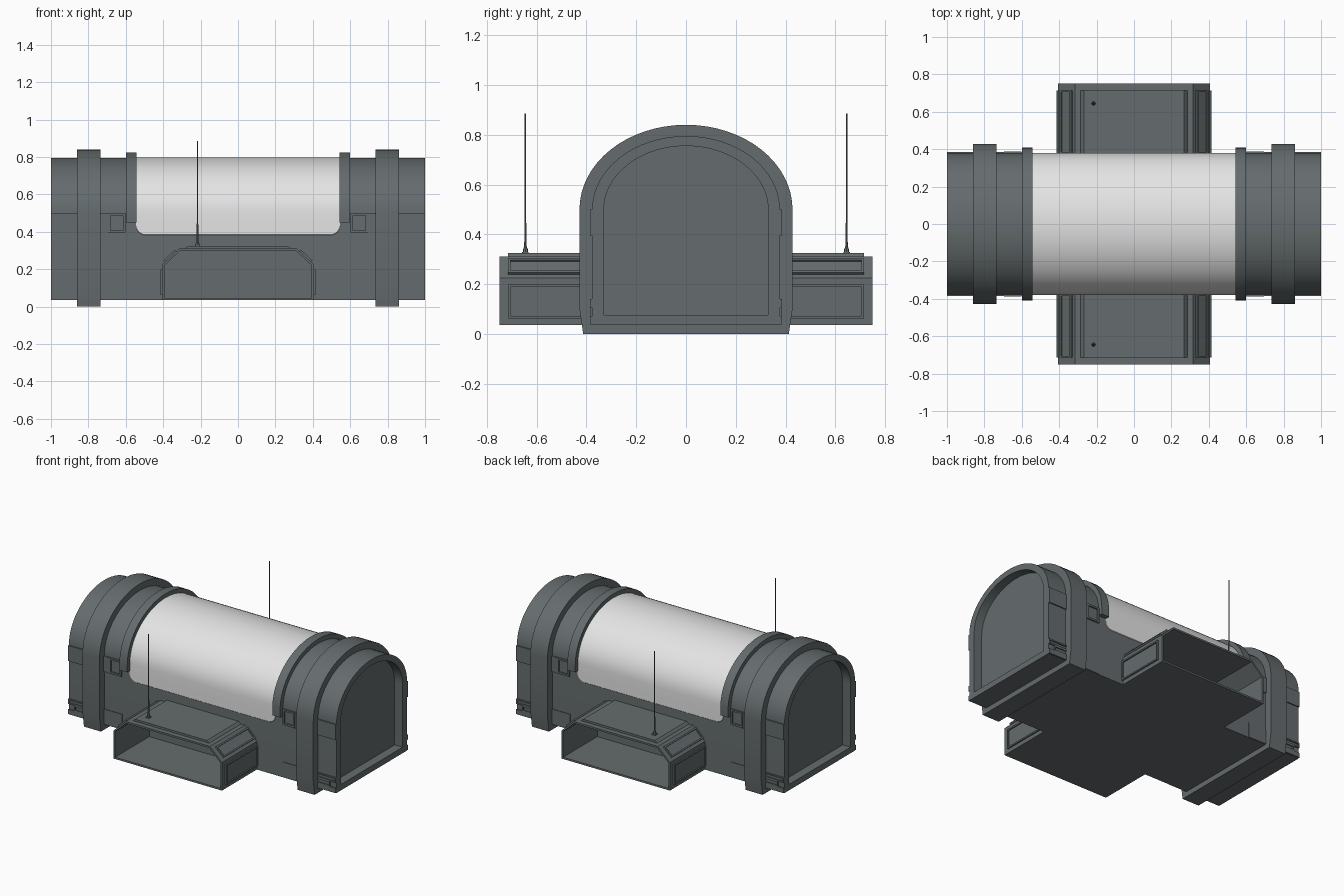
import bpy, bmesh, math
from mathutils import Vector

if "Cube" in bpy.data.objects:
    bpy.data.objects.remove(bpy.data.objects["Cube"])


def material(name, rgb):
    m = bpy.data.materials.new(name)
    m.diffuse_color = (*rgb, 1)
    m.use_nodes = True
    m.node_tree.nodes["Principled BSDF"].inputs["Base Color"].default_value = m.diffuse_color
    return m


GREY = material("slate grey", (0.13, 0.15, 0.155))
WHITE = material("shell white", (0.78, 0.78, 0.78))


def loft(name, sections, mat=GREY, angle=32):
    """Closed solid through equal-length point loops, capped at both ends."""
    bm = bmesh.new()
    rings = [[bm.verts.new(p) for p in s] for s in sections]
    n = len(rings[0])
    for a, b in zip(rings, rings[1:]):
        for i in range(n):
            j = (i + 1) % n
            bm.faces.new((a[i], a[j], b[j], b[i]))
    bm.faces.new(rings[0])
    bm.faces.new(rings[-1])
    bmesh.ops.recalc_face_normals(bm, faces=bm.faces)
    for f in bm.faces:
        f.smooth = True
    for e in bm.edges:
        e.smooth = e.calc_face_angle(0) < math.radians(angle)
    me = bpy.data.meshes.new(name)
    bm.to_mesh(me)
    bm.free()
    me.materials.append(mat)
    ob = bpy.data.objects.new(name, me)
    bpy.context.collection.objects.link(ob)
    return ob


def arc(hw, top, spring=0.5, n=32):
    """Upper curve of the arch as (y, z) points."""
    return [(hw * math.cos(math.pi * i / n), spring + (top - spring) * math.sin(math.pi * i / n))
            for i in range(n + 1)]


def arch(x, hw, top, z0, foot=None, zc=None):
    """Full arch cross-section at x, with an optional tapered foot."""
    foot = hw if foot is None else foot
    zc = z0 + 0.02 if zc is None else zc
    pts = [(foot, z0), (hw, zc)] + arc(hw, top) + [(-hw, zc), (-foot, z0)]
    return [(x, y, z) for y, z in pts]


def panel(name, c, u, v, nrm, t, rim=0.01, depth=0.008):
    """Raised plate with a recessed middle; u and v are half extents."""
    c, u, v, nrm = Vector(c), Vector(u), Vector(v), Vector(nrm).normalized()

    def quad(k, h):
        uu, vv = u - u.normalized() * k, v - v.normalized() * k
        return [c + a * uu + b * vv + nrm * h for a, b in ((-1, -1), (1, -1), (1, 1), (-1, 1))]
    secs = [quad(0, -0.01), quad(0, t)]
    if rim:
        secs += [quad(rim, t), quad(rim, t - depth)]
    return loft(name, secs)


# Main tunnel with a recessed panel at both ends
D = 0.06
inner, outer = (0.33, 0.755, 0.075), (0.377, 0.795, 0.035)
loft("tunnel_body", [arch(-1 + D, *inner), arch(-1, *inner), arch(-1, *outer),
                     arch(1, *outer), arch(1, *inner), arch(1 - D, *inner)])

# White roof shell with rounded lower corners
side = []
for i in range(7):
    a = math.radians(15 * i)
    side.append((0.380, 0.435 - 0.05 * math.cos(a), 0.495 + 0.05 * math.sin(a)))
rows = side + [(y, z, 0.545) for y, z in arc(0.380, 0.798)] + [(-y, z, w) for y, z, w in reversed(side)]
loft("roof_shell", [[(-w, y, z), (w, y, z), (w, y * 0.97, z - 0.01), (-w, y * 0.97, z - 0.01)]
                    for y, z, w in rows], WHITE)

for sx, end in ((-1, "left"), (1, "right")):
    # Large collar and slim roof hoop
    loft(end + "_collar", [arch(sx * x, 0.428, 0.84, 0, 0.413, 0.1) for x in (0.735, 0.862)])
    loft(end + "_hoop", [arch(sx * x, 0.408, 0.825, 0.45) for x in (0.542, 0.60)])
    for sy, face in ((-1, "front"), (1, "back")):
        tag = f"{end}_{face}_"

        def wall(name, x0, x1, z0, z1, t, rim=0, depth=0.008):
            panel(tag + name, (sx * (x0 + x1) / 2, sy * 0.377, (z0 + z1) / 2),
                  ((x1 - x0) / 2, 0, 0), (0, 0, (z1 - z0) / 2), (0, sy, 0), t, rim, depth)

        # Side strips, hatches and skirting
        wall("end_strip", 0.85, 1.0, 0.395, 0.50, 0.008)
        wall("strip_block", 0.695, 0.745, 0.395, 0.50, 0.008)
        wall("hatch", 0.602, 0.695, 0.395, 0.50, 0.010, 0.012, 0.018)
        wall("skirt_plate", 0.60, 0.745, 0.037, 0.14, 0.004)
        wall("end_skirt", 0.85, 1.0, 0.037, 0.07, 0.008)
        wall("skirt_slot", 0.85, 0.955, 0.07, 0.105, 0.008, 0.007, 0.012)
        wall("skirt_rail", 0.85, 1.0, 0.105, 0.14, 0.008, 0.009, 0.012)


def pod_ring(y, k):
    """Chamfered pod cross-section shrunk by k."""
    c = k * 0.41
    half = [(0.405 - k, 0.035 + k), (0.405 - k, 0.225 - c), (0.315 - c, 0.310 - k)]
    return [(x, y, z) for x, z in half] + [(-x, y, z) for x, z in reversed(half)]


for sy, face in ((-1, "front"), (1, "back")):
    # Open-ended side pod
    loft(face + "_pod", [pod_ring(sy * 0.35, 0), pod_ring(sy * 0.75, 0),
                         pod_ring(sy * 0.75, 0.012), pod_ring(sy * 0.385, 0.012)], angle=20)
    # Pod roof plate, shoulder frames and side frames
    yc, v = sy * 0.545, (0, 0.17, 0)
    loft(face + "_pod_roof_plate", [[(a * w, yc + b * 0.17, z) for a, b in ((-1, -1), (1, -1), (1, 1), (-1, 1))]
                                    for z, w in ((0.30, 0.29), (0.31, 0.285), (0.324, 0.268))])
    for sx, end in ((-1, "left"), (1, "right")):
        panel(f"{face}_pod_{end}_shoulder_frame", (sx * 0.360, yc, 0.2675),
              (-sx * 0.03, 0, 0.0283), v, (sx * 0.68, 0, 0.72), 0.011, 0.01, 0.009)
        panel(f"{face}_pod_{end}_side_frame", (sx * 0.405, yc, 0.13),
              (0, 0, 0.068), v, (sx, 0, 0), 0.010, 0.01, 0.009)
    # Whip antenna
    ax, ay = -0.217, sy * 0.645
    panel(face + "_antenna_foot", (ax, ay, 0.322), (0.013, 0, 0), (0, 0.013, 0), (0, 0, 1), 0.007, 0)
    loft(face + "_antenna",
         [[(ax + r * math.cos(i * math.pi / 4), ay + r * math.sin(i * math.pi / 4), z) for i in range(8)]
          for z, r in ((0.325, 0.011), (0.338, 0.010), (0.352, 0.005), (0.44, 0.0045),
                       (0.445, 0.003), (0.886, 0.003))])
